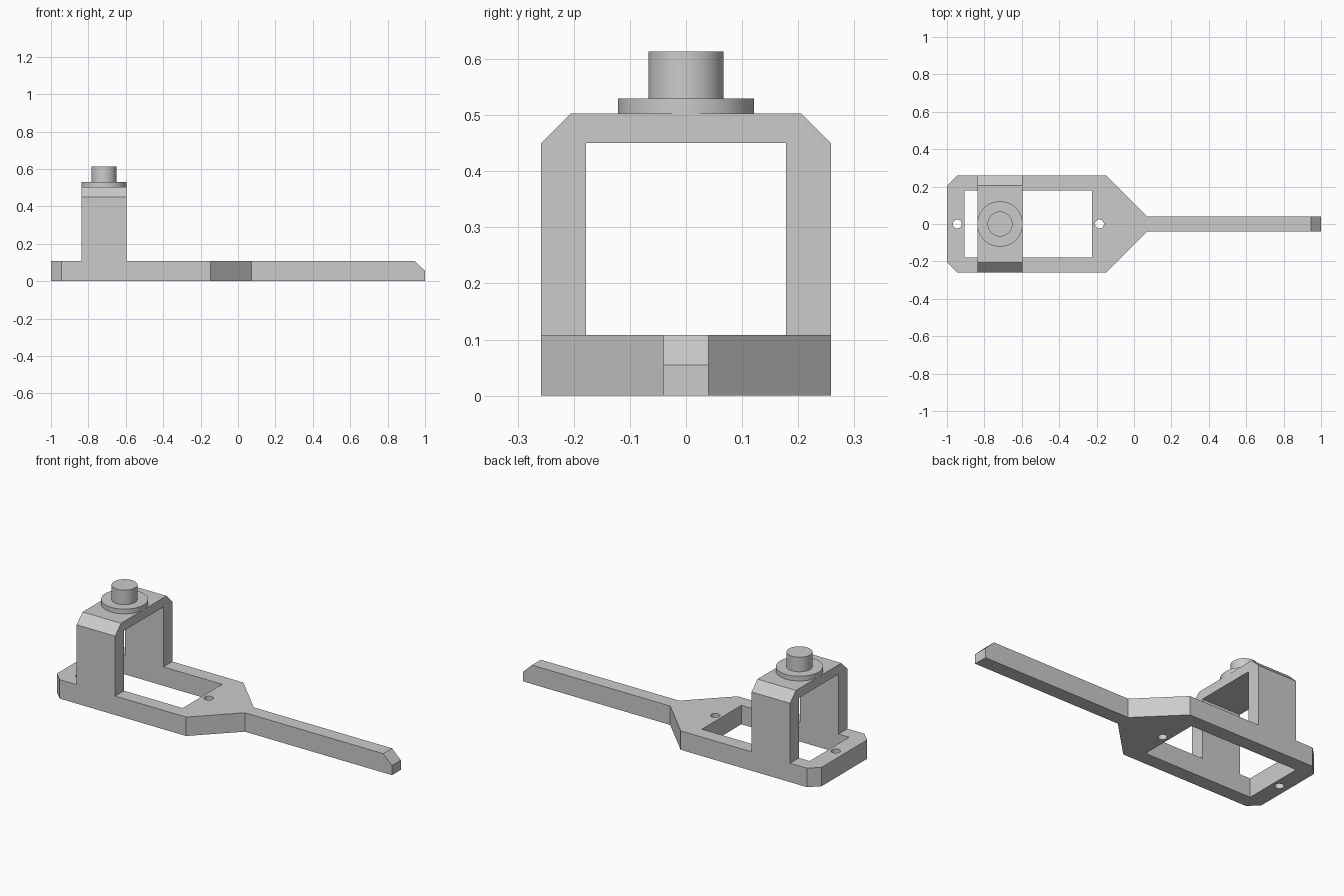
import bpy
import bmesh
from mathutils import Vector

if "Cube" in bpy.data.objects:
    bpy.data.objects.remove(bpy.data.objects["Cube"], do_unlink=True)

grey = bpy.data.materials.new("light grey")
grey.use_nodes = True
grey.diffuse_color = (0.6, 0.6, 0.6, 1)
grey.node_tree.nodes["Principled BSDF"].inputs["Base Color"].default_value = grey.diffuse_color


def prism(name, points, direction):
    """Extrude a closed outline along a direction."""
    bm = bmesh.new()
    face = bm.faces.new([bm.verts.new(p) for p in points])
    result = bmesh.ops.extrude_face_region(bm, geom=[face])
    moved = [v for v in result["geom"] if isinstance(v, bmesh.types.BMVert)]
    bmesh.ops.translate(bm, verts=moved, vec=Vector(direction))
    bmesh.ops.recalc_face_normals(bm, faces=bm.faces)
    mesh = bpy.data.meshes.new(name)
    bm.to_mesh(mesh)
    bm.free()
    mesh.materials.append(grey)
    obj = bpy.data.objects.new(name, mesh)
    bpy.context.collection.objects.link(obj)
    return obj


def cylinder(name, x, radius, bottom, top):
    bpy.ops.mesh.primitive_cylinder_add(vertices=64, radius=radius, depth=top - bottom,
                                        location=(x, 0, (bottom + top) / 2))
    obj = bpy.context.object
    obj.name = name
    obj.data.materials.append(grey)
    bpy.ops.object.shade_smooth_by_angle()
    return obj


def combine(target, other, operation):
    """Apply a boolean and discard the second solid."""
    mod = target.modifiers.new(operation, 'BOOLEAN')
    mod.operation, mod.solver, mod.object = operation, 'EXACT', other
    bpy.context.view_layer.objects.active = target
    bpy.ops.object.modifier_apply(modifier=mod.name)
    bpy.data.objects.remove(other, do_unlink=True)


def mirrored(half):
    """Complete a half outline by mirroring it across y = 0."""
    return half + [(a, -b) for a, b in reversed(half)]


thick, half_width, inner = 0.108, 0.258, 0.178

# Base plate with tapered shoulder and long arm
outline = mirrored([(-1, 0.205), (-0.945, half_width), (-0.147, half_width), (0.072, 0.04), (1, 0.04)])
base = prism("base_plate", [(x, y, 0) for x, y in outline], (0, 0, thick))

# Sloped arm tip
tip = prism("tip_cutter", [(0.945, -0.1, thick), (1.055, -0.1, thick - 0.106),
                           (1.055, -0.1, 0.2), (0.945, -0.1, 0.2)], (0, 0.2, 0))
combine(base, tip, 'DIFFERENCE')

# Rectangular window and two screw holes
window = mirrored([(-0.905, inner), (-0.225, inner)])
combine(base, prism("window_cutter", [(x, y, -0.1) for x, y in window], (0, 0, 0.4)), 'DIFFERENCE')
for x in (-0.945, -0.185):
    combine(base, cylinder("hole_cutter", x, 0.024, -0.1, 0.3), 'DIFFERENCE')

# Bridge with chamfered shoulders
arch = mirrored([(thick, inner), (0.45, inner)])
half = [(thick, inner), (thick, half_width), (0.45, half_width), (0.503, 0.205)]
right_side = [(-y, z) for z, y in half]
left_side = [(y, z) for z, y in reversed(half)]
profile = right_side + left_side + [(inner, 0.45), (-inner, 0.45)]
bridge = prism("bridge", [(-0.838, y, z) for y, z in profile], (0.243, 0, 0))
combine(base, bridge, 'UNION')
base.name = "base_and_bridge"

# Collar and peg on top of the bridge
cylinder("collar", -0.7165, 0.1215, 0.503, 0.53)
cylinder("peg", -0.7165, 0.067, 0.53, 0.613)
